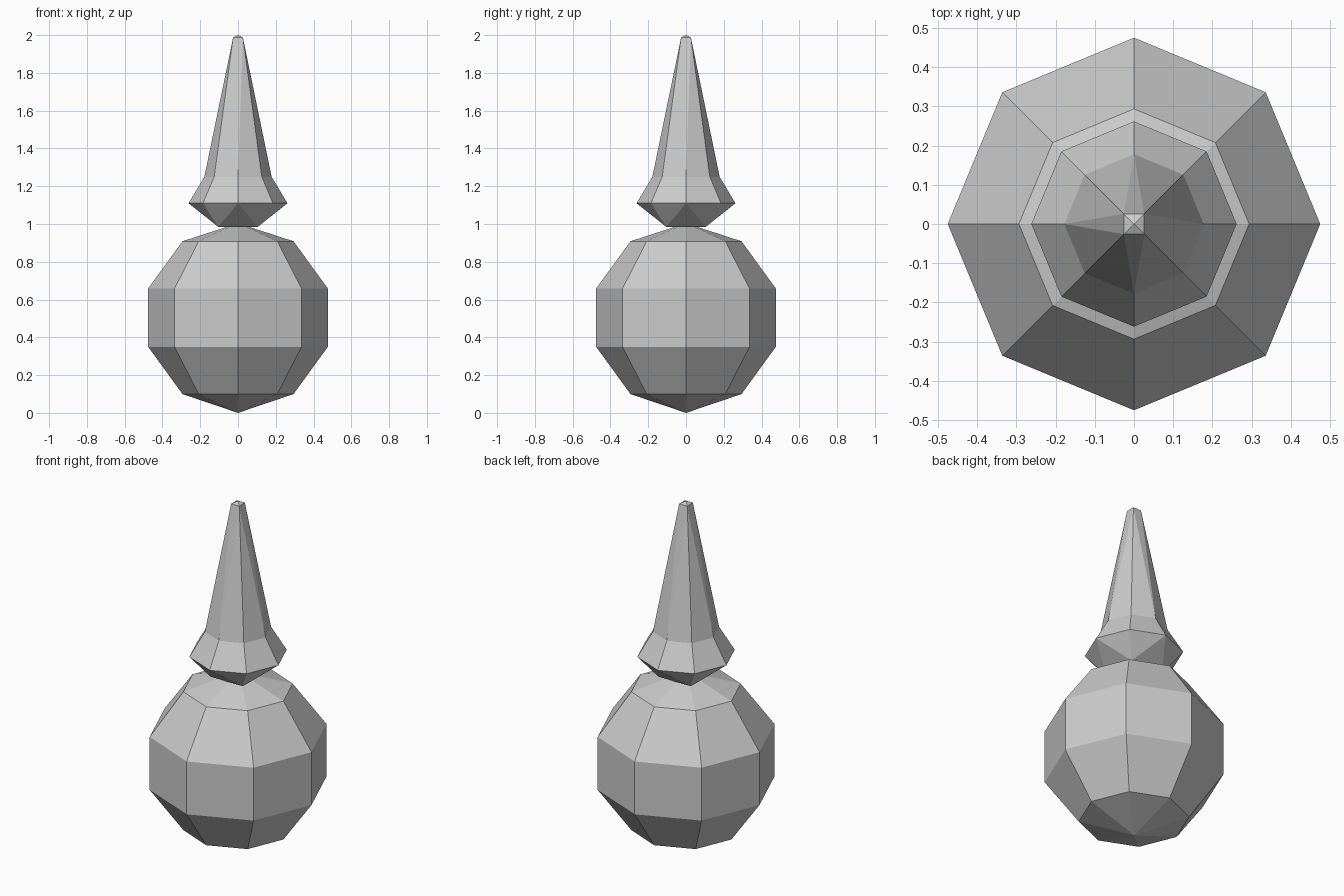
import bpy, bmesh
from math import cos, sin, pi

if "Cube" in bpy.data.objects:
    bpy.data.objects.remove(bpy.data.objects["Cube"])

# Round body: low-poly ball
bpy.ops.mesh.primitive_uv_sphere_add(segments=8, ring_count=5, radius=0.5, location=(0, 0, 0.504))
body = bpy.context.object
body.name = "round_body"
for v in body.data.vertices:
    if v.co.z < -0.49:
        v.co.z = -0.504

# Spire: octagonal collar and taper, narrowing to a square at both ends
bm = bmesh.new()


def ring(n, r, z, start=0.0):
    return [bm.verts.new((r * cos(start + 2 * pi * i / n), r * sin(start + 2 * pi * i / n), z))
            for i in range(n)]


def join_square(square, octagon):
    for k in range(4):
        a, d, b = octagon[2 * k], octagon[2 * k + 1], octagon[(2 * k + 2) % 8]
        c, c2 = square[k], square[(k + 1) % 4]
        bm.faces.new((a, d, c))
        bm.faces.new((d, b, c))
        bm.faces.new((b, c2, c))


base = ring(4, 0.105 * 2 ** 0.5, 0.985, pi / 4)
collar = ring(8, 0.262, 1.11)
shoulder = ring(8, 0.178, 1.25)
tip = ring(4, 0.026 * 2 ** 0.5, 1.987, pi / 4)
apex = bm.verts.new((0, 0, 2.0))

bm.faces.new(base)
join_square(base, collar)
for i in range(8):
    j = (i + 1) % 8
    bm.faces.new((collar[i], collar[j], shoulder[j], shoulder[i]))
join_square(tip, shoulder)
for i in range(4):
    bm.faces.new((tip[i], tip[(i + 1) % 4], apex))

bmesh.ops.recalc_face_normals(bm, faces=bm.faces[:])
mesh = bpy.data.meshes.new("spire")
bm.to_mesh(mesh)
bm.free()
bpy.context.collection.objects.link(bpy.data.objects.new("spire", mesh))
